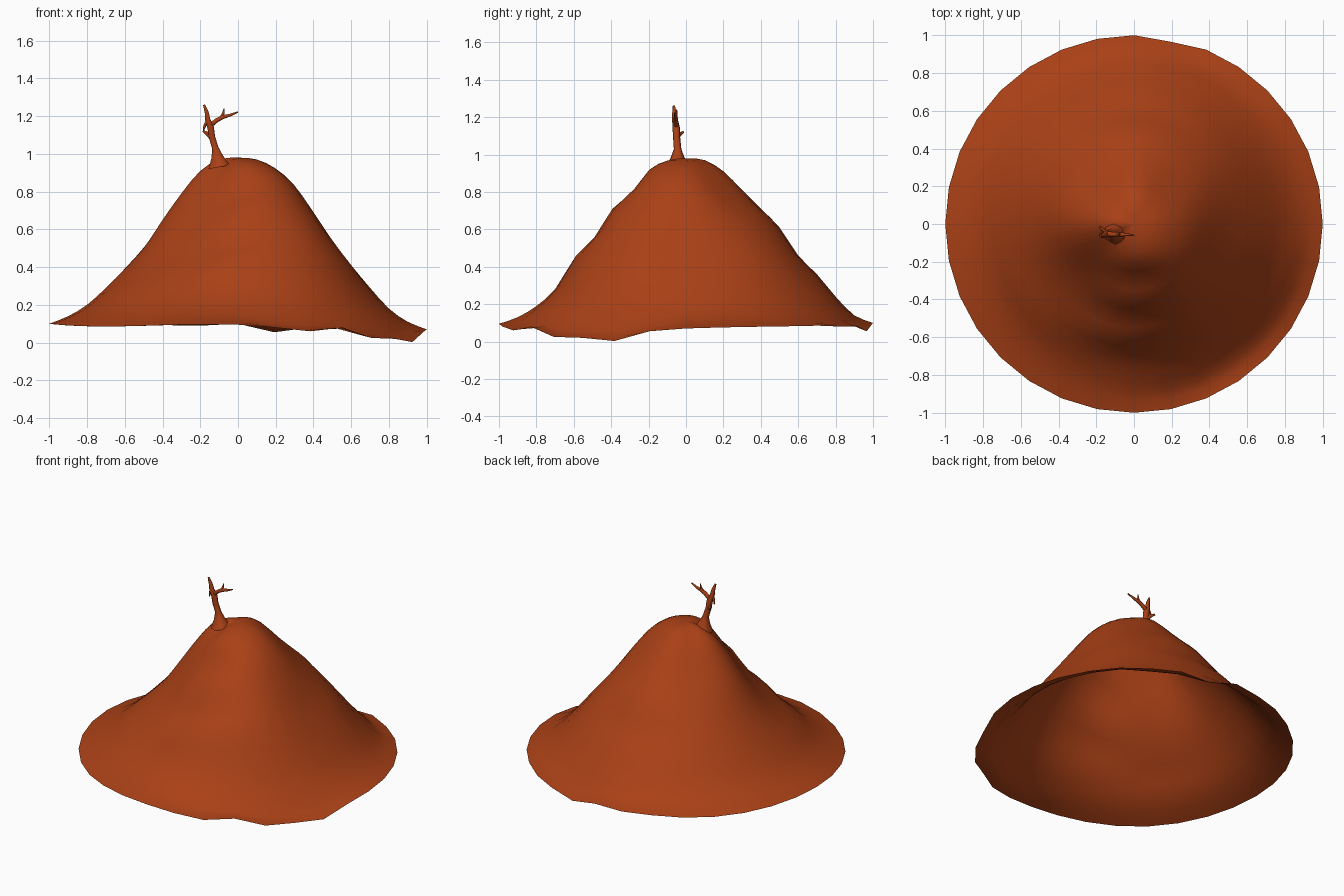
import bpy, bmesh, math

if "Cube" in bpy.data.objects:
    bpy.data.objects.remove(bpy.data.objects["Cube"])

mat = bpy.data.materials.new("red_clay")
mat.diffuse_color = (0.40, 0.052, 0.008, 1)
mat.use_nodes = True
mat.node_tree.nodes["Principled BSDF"].inputs["Base Color"].default_value = mat.diffuse_color

# Mound heights at radius 0.1 .. 1.0 for eight compass directions (from +x, counter-clockwise)
TOP = 0.98
PROFILES = [
    (.97, .92, .83, .69, .54, .41, .29, .18, .11, .07),
    (.965, .89, .78, .68, .58, .47, .34, .22, .13, .085),
    (.97, .91, .81, .71, .61, .46, .36, .24, .14, .10),
    (.96, .88, .76, .66, .56, .45, .33, .21, .13, .085),
    (.97, .91, .79, .65, .50, .39, .29, .20, .14, .10),
    (.94, .85, .71, .56, .45, .36, .28, .19, .13, .085),
    (.965, .91, .77, .69, .53, .44, .28, .19, .13, .095),
    (.97, .93, .85, .74, .62, .49, .32, .17, .08, .028),
]
# Uneven rim heights on individual rim vertices
RIM = {5: .08, 26: .06, 27: .08, 28: .025, 29: .02, 30: .003, 31: .055,
       7: .055, 6: .08, 9: .09, 25: .08}
SEG, RINGS = 32, 20


def spline(a, b, c, d, t):
    return b + .5 * t * (c - a + t * (2*a - 5*b + 4*c - d + t * (3*(b - c) + d - a)))


def radial(k, r):
    p = PROFILES[k % 8]
    p = (p[0], TOP) + p + (2 * p[-1] - p[-2],)
    i = min(int(r * 10 + 1e-6), 9)
    return spline(*p[i:i + 4], r * 10 - i)


def height(ang, r):
    u = ang / (math.pi / 4)
    k = int(u + 1e-6)
    return spline(*[radial(k + j, r) for j in (-1, 0, 1, 2)], u - k)


def build_mound():
    bm = bmesh.new()
    top = bm.verts.new((0, 0, TOP))
    rings = []
    for j in range(1, RINGS + 1):
        r, ring = j / RINGS, []
        for i in range(SEG):
            a = i * math.tau / SEG
            z = height(a, r)
            if i in RIM:                       # blend ragged edge in near the rim
                w = max(0, (r - .85) / .15)
                z += (RIM[i] - z) * w
            rr = r * .985 if (i == 7 and j == RINGS) else r
            ring.append(bm.verts.new((rr * math.cos(a), rr * math.sin(a), z)))
        rings.append(ring)
    for i in range(SEG):
        n = (i + 1) % SEG
        bm.faces.new((top, rings[0][i], rings[0][n]))
        for lo, hi in zip(rings, rings[1:]):
            bm.faces.new((lo[i], hi[i], hi[n], lo[n]))
    me = bpy.data.meshes.new("mound")
    bm.to_mesh(me)
    bm.free()
    me.shade_smooth()
    me.materials.append(mat)
    bpy.context.collection.objects.link(bpy.data.objects.new("mound", me))


def branch(name, pts):
    """Tapered six-sided twig through (x, y, z, radius) points."""
    cu = bpy.data.curves.new(name, 'CURVE')
    cu.dimensions = '3D'
    cu.bevel_depth = 1
    cu.bevel_resolution = 1
    cu.use_fill_caps = True
    sp = cu.splines.new('POLY')
    sp.points.add(len(pts) - 1)
    for p, (x, y, z, r) in zip(sp.points, pts):
        p.co = (x, y, z, 1)
        p.radius = r
    sp.use_smooth = True
    cu.materials.append(mat)
    ob = bpy.data.objects.new(name, cu)
    bpy.context.collection.objects.link(ob)
    bpy.ops.object.select_all(action='DESELECT')
    ob.select_set(True)
    bpy.context.view_layer.objects.active = ob
    bpy.ops.object.convert(target='MESH')


build_mound()

# Dead twig on the summit
branch("twig_trunk", [(-.10, -.045, .93, .065), (-.11, -.045, .985, .036),
                      (-.12, -.045, 1.03, .02), (-.138, -.05, 1.09, .019),
                      (-.145, -.052, 1.14, .02), (-.16, -.058, 1.18, .016),
                      (-.166, -.062, 1.22, .012), (-.18, -.065, 1.26, .006)])
branch("twig_right", [(-.147, -.052, 1.15, .014), (-.11, -.055, 1.18, .013),
                      (-.08, -.055, 1.195, .012), (-.04, -.056, 1.206, .008), (0, -.06, 1.222, .004)])
branch("twig_sprig", [(-.09, -.055, 1.19, .01), (-.078, -.052, 1.215, .007), (-.074, -.05, 1.24, .003)])
branch("twig_stub", [(-.14, -.05, 1.085, .013), (-.162, -.035, 1.108, .011), (-.183, -.014, 1.12, .006)])
branch("twig_spur", [(-.163, -.06, 1.17, .011), (-.176, -.056, 1.15, .008), (-.183, -.05, 1.125, .004)])
